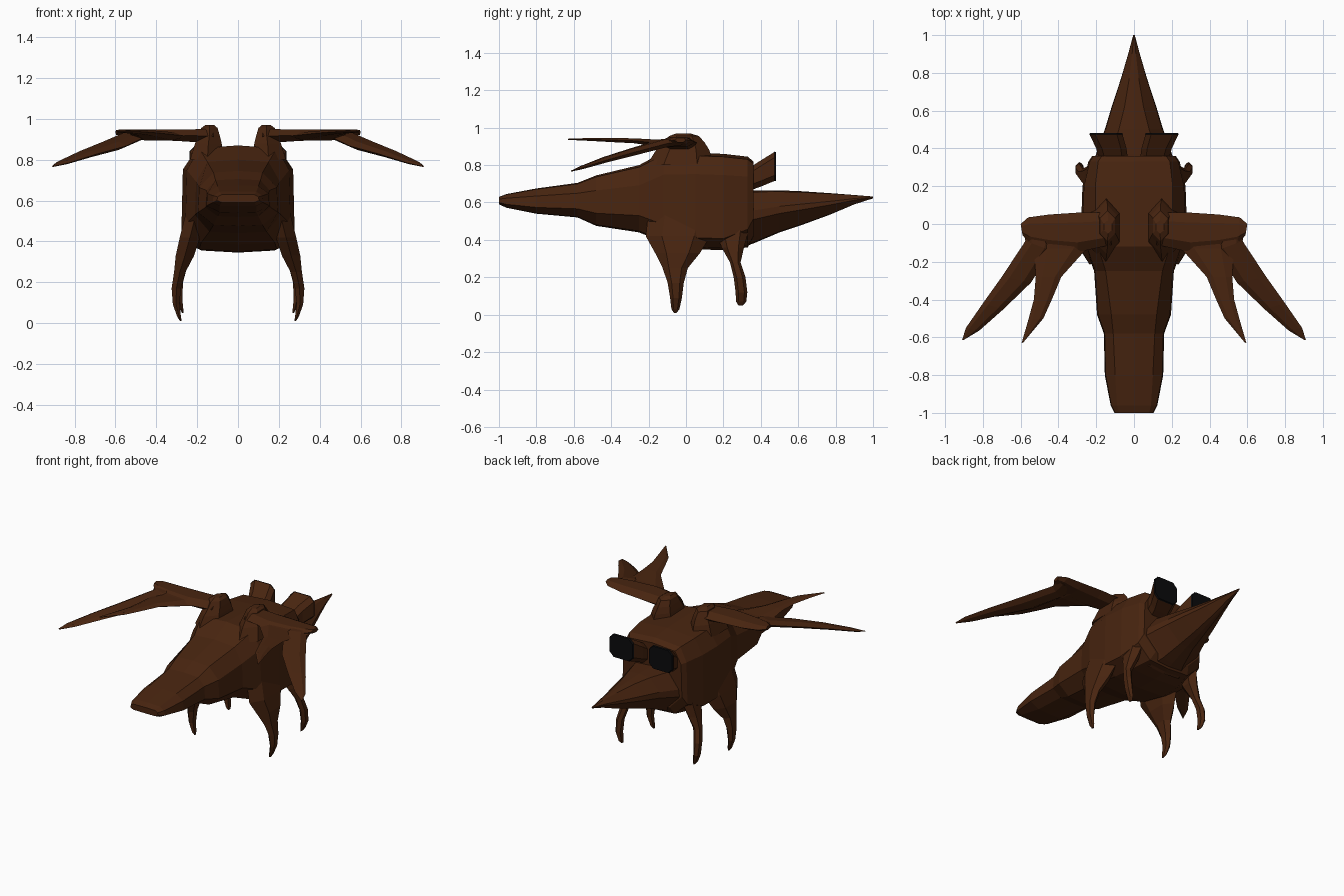
import bpy
from mathutils import Vector


def material(name, rgb):
    m = bpy.data.materials.new(name)
    m.diffuse_color = (*rgb, 1)
    return m


BROWN = material("dark brown", (0.065, 0.018, 0.005))
BLACK = material("black", (0.003, 0.003, 0.0035))


def loft(name, rings, mat=BROWN, mirror=False):
    """Skin equal-sized rings of points and cap both ends."""
    n = len(rings[0])
    verts = [p for r in rings for p in r]
    faces = [list(range(n))[::-1],
             [(len(rings) - 1) * n + i for i in range(n)]]
    for r in range(len(rings) - 1):
        for i in range(n):
            j = (i + 1) % n
            faces.append([r * n + i, r * n + j, r * n + n + j, r * n + n + i])
    me = bpy.data.meshes.new(name)
    me.from_pydata([tuple(v) for v in verts], [], faces)
    me.materials.append(mat)
    ob = bpy.data.objects.new(name, me)
    bpy.context.collection.objects.link(ob)
    # consistent outward normals
    import bmesh
    bm = bmesh.new()
    bm.from_mesh(me)
    bmesh.ops.recalc_face_normals(bm, faces=bm.faces)
    bm.to_mesh(me)
    bm.free()
    if mirror:
        ob.modifiers.new("mirror", 'MIRROR')
    return ob


def slab(a, b, t):
    """Six-point section between edges a and b with half thickness t."""
    a, b, t = Vector(a), Vector(b), Vector(t)
    d = b - a
    return [a, a + d * .25 + t, a + d * .75 + t, b, a + d * .75 - t, a + d * .25 - t]


def hull(y, zt, zb, wt, w, wb, hi=.7, lo=.25):
    """Ten-point symmetric body section."""
    h = zt - zb
    half = [(wt, zt - .03 * h), (w, zb + hi * h), (w * 1.03, zb + lo * h), (wb, zb + .02 * h)]
    pts = [(0, zt)] + half + [(0, zb)] + [(-x, z) for x, z in half[::-1]]
    return [(x, y, z) for x, z in pts]


# body with the long blunt tail
loft("body", [hull(*s) for s in [
    (-1.0, .63, .59, .08, .10, .08),
    (-.96, .645, .572, .09, .12, .09),
    (-.80, .675, .54, .10, .15, .09),
    (-.58, .705, .52, .11, .155, .10),
    (-.48, .745, .475, .12, .19, .12),
    (-.25, .80, .44, .15, .205, .14),
    (-.12, .87, .385, .19, .25, .18, .75, .2),
    (.05, .865, .35, .205, .27, .19, .78, .12),
    (.20, .86, .345, .205, .265, .18, .78, .12),
    (.33, .845, .36, .19, .235, .15, .78, .2),
    (.36, .82, .41, .17, .215, .13, .78, .25)]])

# pointed beak
loft("beak", [hull(*s, .62, .45) for s in [
    (.28, .66, .35, .15, .22, .12),
    (.37, .665, .385, .12, .195, .08),
    (.50, .665, .44, .08, .15, .05),
    (.62, .66, .48, .05, .115, .035),
    (.77, .65, .535, .025, .067, .02),
    (.90, .64, .59, .01, .03, .01),
    (1.0, .632, .622, .002, .004, .002)]])

# legs: height, front y, back y, centre x, half thickness
for name, rows in {
    "front_leg": [(.56, -.20, .16, .20, .05), (.42, -.215, .13, .235, .05),
                  (.33, -.165, .075, .26, .045), (.25, -.125, .01, .285, .028),
                  (.17, -.098, -.012, .302, .023), (.09, -.085, -.022, .303, .016),
                  (.03, -.078, -.035, .288, .009), (.01, -.065, -.05, .28, .004)],
    "rear_leg": [(.50, .14, .35, .20, .04), (.36, .19, .31, .24, .035),
                 (.28, .235, .292, .272, .024), (.20, .255, .318, .29, .021),
                 (.12, .265, .328, .29, .017), (.07, .268, .322, .278, .01),
                 (.05, .28, .305, .27, .004)],
}.items():
    loft(name, [slab((x, y0, z), (x, y1, z), (t, 0, 0)) for z, y0, y1, x, t in rows], mirror=True)

# shoulder humps
loft("shoulder", [slab((x, y0, z), (x, y1, z), (t, 0, 0)) for z, y0, y1, x, t in [
    (.80, .15, -.21, .15, .085), (.88, .125, -.16, .145, .065), (.92, .10, -.12, .14, .05),
    (.955, .07, -.09, .14, .04), (.97, .02, -.05, .138, .022)]], mirror=True)

# wings: leading edge xy, trailing edge xy, height, half thickness
wing_parts = {
    "wing_arm": [(.12, .06, .12, -.11, .915, .035), (.30, .06, .30, -.15, .92, .028),
                 (.45, .05, .45, -.13, .922, .025), (.56, .035, .55, -.10, .93, .018),
                 (.60, .0, .59, -.06, .934, .012)],
    "outer_feather": [(.59, -.02, .42, -.02, .925, .018), (.575, -.09, .44, -.14, .918, .022),
                      (.70, -.28, .545, -.31, .868, .02), (.80, -.42, .69, -.45, .828, .015),
                      (.89, -.55, .82, -.565, .787, .009), (.91, -.615, .90, -.613, .768, .003)],
    "inner_feather": [(.52, -.02, .22, -.04, .918, .02), (.53, -.13, .25, -.13, .915, .02),
                      (.52, -.28, .385, -.28, .93, .013), (.53, -.40, .435, -.40, .934, .011),
                      (.56, -.51, .48, -.50, .937, .008), (.595, -.63, .587, -.628, .938, .003)],
}
for name, rows in wing_parts.items():
    loft(name, [slab((ax, ay, z), (bx, by, z), (0, 0, t)) for ax, ay, bx, by, z, t in rows],
         mirror=True)


# eye housings with dark lenses
def eye_ring(y, x0, x1, z0, z1, c=.03):
    pts = [(x0 + c, z0), (x1 - c, z0), (x1, z0 + c), (x1, z1 - c),
           (x1 - c, z1), (x0 + c, z1), (x0, z1 - c), (x0, z0 + c)]
    return [(x, y, z) for x, z in pts]


loft("eye_housing", [eye_ring(.33, .03, .18, .66, .78), eye_ring(.40, .04, .20, .685, .825),
                     eye_ring(.473, .06, .235, .715, .87)], mirror=True)
loft("eye_lens", [eye_ring(.473, .058, .237, .713, .872), eye_ring(.482, .062, .233, .717, .868)],
     BLACK, mirror=True)
